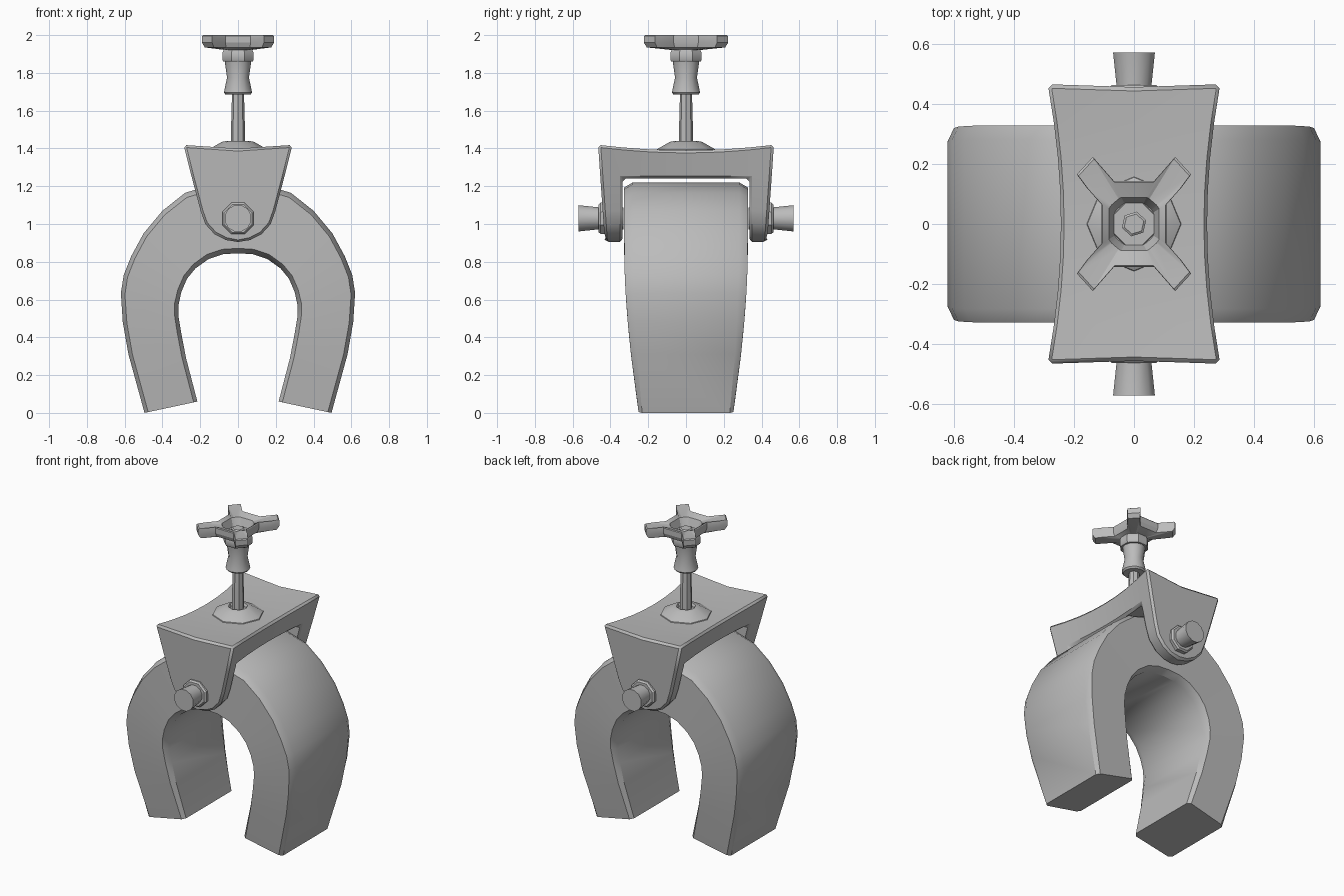
import bpy, bmesh, math

cube = bpy.data.objects.get("Cube")
if cube:
    bpy.data.objects.remove(cube, do_unlink=True)

steel = bpy.data.materials.new("grey_steel")
steel.use_nodes = True
GREY = (0.5, 0.5, 0.5, 1)
steel.diffuse_color = GREY
steel.node_tree.nodes["Principled BSDF"].inputs["Base Color"].default_value = GREY


def loft(name, rings, smooth=30, bevel=0):
    """Skin a list of equal-length point rings and cap both ends."""
    bm = bmesh.new()
    loops = [[bm.verts.new(p) for p in ring] for ring in rings]
    n = len(loops[0])
    for a, b in zip(loops, loops[1:]):
        for i in range(n):
            j = (i + 1) % n
            bm.faces.new((a[i], a[j], b[j], b[i]))
    bm.faces.new(loops[0][::-1])
    bm.faces.new(loops[-1])
    bmesh.ops.remove_doubles(bm, verts=bm.verts, dist=1e-4)
    bmesh.ops.recalc_face_normals(bm, faces=bm.faces)
    mesh = bpy.data.meshes.new(name)
    bm.to_mesh(mesh)
    bm.free()
    mesh.materials.append(steel)
    ob = bpy.data.objects.new(name, mesh)
    bpy.context.collection.objects.link(ob)
    if bevel:
        mod = ob.modifiers.new("edge_bevel", "BEVEL")
        mod.width, mod.segments = bevel, 1
        mod.limit_method, mod.angle_limit = "ANGLE", math.radians(40)
    bpy.ops.object.select_all(action="DESELECT")
    ob.select_set(True)
    bpy.context.view_layer.objects.active = ob
    if smooth:
        bpy.ops.object.shade_smooth_by_angle(angle=math.radians(smooth))
    return ob


def circle(r, z, n, turn=0.0):
    return [(r * math.cos(turn + math.tau * i / n), r * math.sin(turn + math.tau * i / n), z)
            for i in range(n)]


def turned(name, profile, n, turn=0.0, smooth=30):
    return loft(name, [circle(r, z, n, turn) for r, z in profile], smooth)


# Horseshoe magnet: bevelled section swept from one foot to the other
outer = [(0, 1.22), (.13, 1.21), (.28, 1.165), (.4, 1.07), (.5, .95), (.565, .83),
         (.605, .73), (.62, .635), (.61, .48), (.58, .31), (.495, 0)]
inner = [(0, .845), (.08, .84), (.155, .815), (.225, .765), (.27, .71), (.3, .64),
         (.315, .57), (.315, .51), (.3, .42), (.275, .29), (.215, .06)]


def half_width(z):
    return .25 + .077 * (1 - max(0, 1 - z / .85) ** 1.7)


def section(o, i, side):
    def at(t, inset):
        x, z = o[0] + (i[0] - o[0]) * t, o[1] + (i[1] - o[1]) * t
        return side * x, half_width(z) - inset * min(1, z + .4), z
    half = [at(0, .045), at(.07, 0), at(.93, 0), at(1, .045)]
    return half + [(x, -y, z) for x, y, z in reversed(half)]


pairs = list(zip(outer, inner))
loft("horseshoe_magnet", [section(o, i, -1) for o, i in reversed(pairs)]
     + [section(o, i, 1) for o, i in pairs[1:]])

# Yoke: saddle plate and two rounded legs as one skin along y
edge = [(.29, 1.42), (.245, 1.24), (.2, 1.07), (.175, 1.0), (.125, .945), (.065, .915)]
outline = [(0, 1.4)] + edge + [(0, .905)] + [(-x, z) for x, z in reversed(edge)]


def station(y, leg, end=False):
    sag = 1 - (y / .46) ** 2
    ring = []
    for x, z in outline:
        if not leg:
            z = max(z, 1.24)
        yy = math.copysign(.43 + .07 * (z - .91) - (.008 if x == 0 else 0), y) if end else y
        top = .03 * sag if z > 1.41 else .012 * sag if z > 1.39 else 0
        ring.append((x * (1 - .15 * sag), yy, z - top))
    return ring


IN = .335
loft("yoke", [station(-.46, True, True), station(-IN, True)]
     + [station(y, False) for y in (-IN, -.22, -.11, 0, .11, .22, IN)]
     + [station(IN, True), station(.46, True, True)], bevel=.014)

# Hinge pins with octagonal washers on both sides
for side, word in ((-1, "front"), (1, "back")):
    for part, profile, n in (("washer", [(.09, .41), (.09, .452), (.08, .462)], 8),
                             ("pin", [(.06, .33), (.06, .46), (.072, .57)], 12)):
        ob = turned(word + "_" + part, profile, n, math.pi / n)
        ob.rotation_euler.x = -side * math.pi / 2
        ob.location.z = 1.03

# Mounting boss, stem and waisted collar
turned("stem_boss", [(.165, 1.37), (.155, 1.395), (.085, 1.435), (.06, 1.44), (.05, 1.425)], 8)
turned("stem", [(.037, 1.38), (.037, 1.5), (.031, 1.72)], 8)
turned("collar", [(.066, 1.685), (.075, 1.695), (.058, 1.775), (.07, 1.86)], 12)
turned("hub_nut", [(.084, 1.86), (.09, 1.87), (.09, 1.905), (.075, 1.935)], 8, math.pi / 8)

# Four-armed hand wheel with a sunken centre
arm = [(.108, .065), (.157, .12), (.19, .165), (.137, .223), (.095, .175), (.067, .143)]
flip = [(-x, y) for x, y in reversed(arm)]
star = arm + flip + [(-x, -y) for x, y in arm] + [(-x, -y) for x, y in flip]


def round_star(r, z):
    return [(r * x / math.hypot(x, y), r * y / math.hypot(x, y), z) for x, y in star]


def star_at(scale, z):
    return [(x * scale, y * scale, z) for x, y in star]


loft("hand_wheel", [round_star(.075, 1.92), star_at(.93, 1.935), star_at(1, 1.96),
                    star_at(1, 1.995), star_at(.97, 2), round_star(.098, 1.985),
                    round_star(.075, 1.93)], smooth=20)
turned("wheel_bolt", [(.042, 1.92), (.042, 1.955), (.034, 1.96)], 6, .3)
